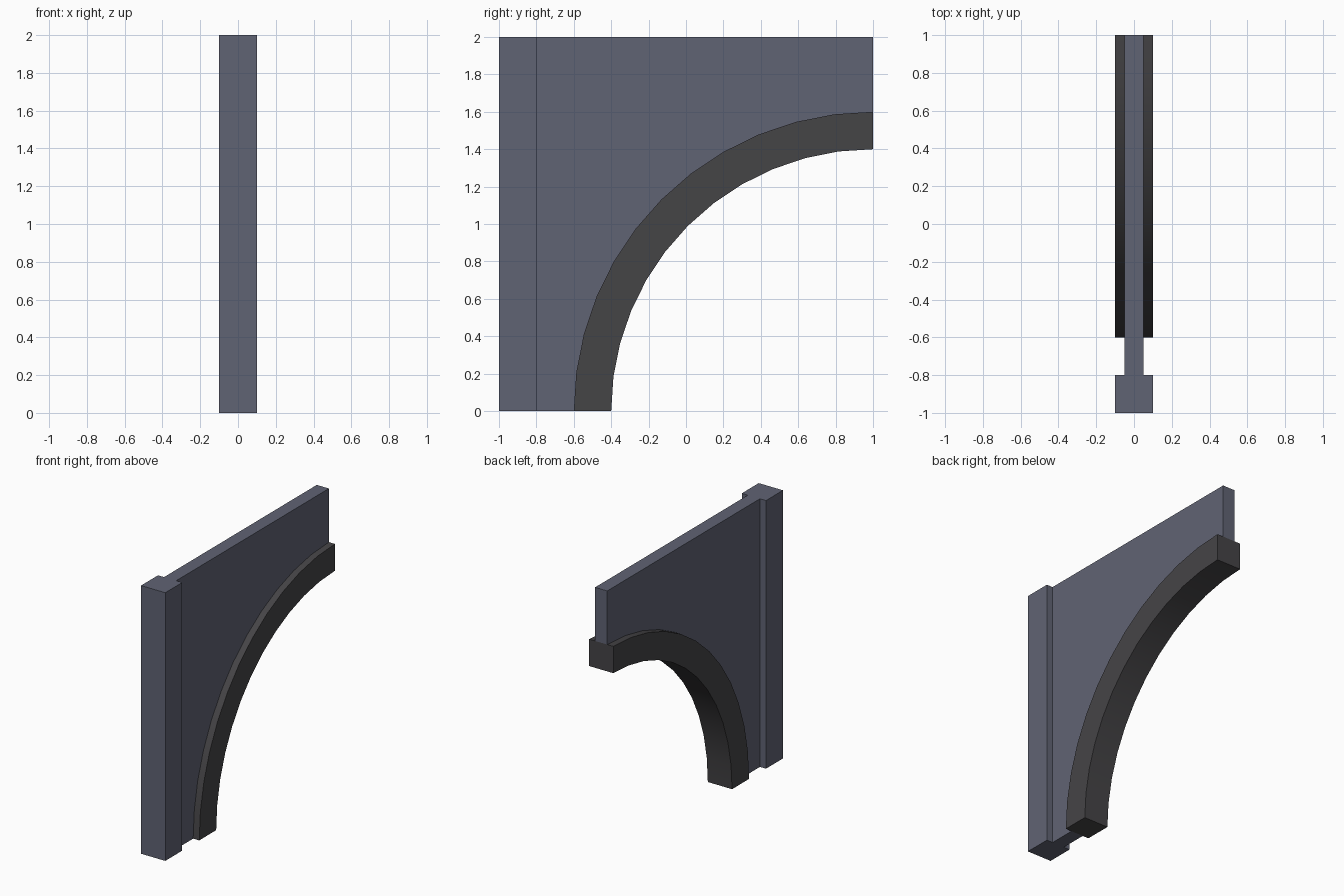
import bpy, bmesh, math

if "Cube" in bpy.data.objects:
    bpy.data.objects.remove(bpy.data.objects["Cube"])


def material(name, rgb):
    m = bpy.data.materials.new(name)
    m.diffuse_color = (*rgb, 1.0)
    m.use_nodes = True
    m.node_tree.nodes["Principled BSDF"].inputs["Base Color"].default_value = m.diffuse_color
    return m


slate = material("slate_blue", (0.118, 0.126, 0.174))
charcoal = material("charcoal", (0.060, 0.058, 0.062))


def extrude_profile(name, profile, half_width, mat, smooth=False):
    """Extrude a (y, z) outline symmetrically along x."""
    bm = bmesh.new()
    face = bm.faces.new([bm.verts.new((-half_width, y, z)) for y, z in profile])
    side = bmesh.ops.extrude_face_region(bm, geom=[face])["geom"]
    verts = [v for v in side if isinstance(v, bmesh.types.BMVert)]
    bmesh.ops.translate(bm, verts=verts, vec=(2 * half_width, 0, 0))
    bmesh.ops.recalc_face_normals(bm, faces=bm.faces)
    mesh = bpy.data.meshes.new(name)
    bm.to_mesh(mesh)
    bm.free()
    mesh.materials.append(mat)
    obj = bpy.data.objects.new(name, mesh)
    bpy.context.collection.objects.link(obj)
    if smooth:
        bpy.ops.object.select_all(action='DESELECT')
        obj.select_set(True)
        bpy.context.view_layer.objects.active = obj
        bpy.ops.object.shade_smooth_by_angle(angle=math.radians(30))
    return obj


def arc(radius, steps=12):
    """Quarter circle about (y=1, z=0), from the foot up to the crown."""
    return [(1 - radius * math.cos(math.pi / 2 * i / steps),
             radius * math.sin(math.pi / 2 * i / steps)) for i in range(steps + 1)]


# Upright post at the front
extrude_profile("post", [(-1, 0), (-0.8, 0), (-0.8, 2), (-1, 2)], 0.1, slate)

# Thin wall panel above the arch
extrude_profile("wall_panel", [(-0.8, 0)] + arc(1.6) + [(1, 2), (-0.8, 2)], 0.05, slate)

# Curved arch trim
extrude_profile("arch_trim", arc(1.6) + arc(1.4)[::-1], 0.1, charcoal, smooth=True)
